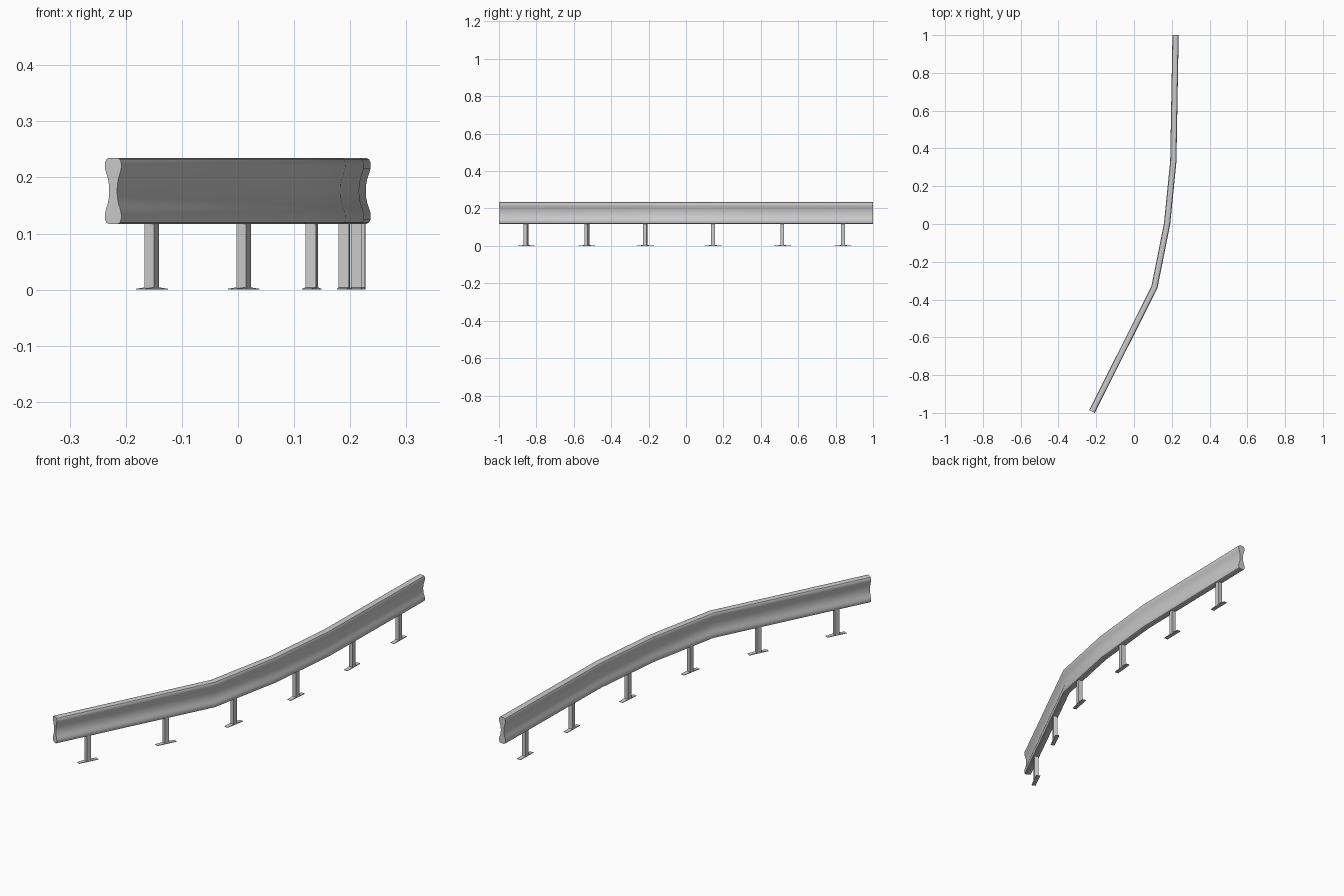
import bpy, bmesh
from mathutils import Vector, Matrix
from math import radians

if "Cube" in bpy.data.objects:
    bpy.data.objects.remove(bpy.data.objects["Cube"])

# Plan of the rail centre line
PATH = [Vector(p) for p in [(-0.2225, -0.9926), (0.108, -0.335), (0.175, 0.0),
                            (0.208, 0.33), (0.220, 1.0)]]

# Half of the rail's double-bulb section: (half width, height)
MID = 0.176
LOWER = [(0.0085, 0.117), (0.0135, 0.1195), (0.016, 0.125), (0.0165, 0.131),
         (0.0160, 0.137), (0.0135, 0.145), (0.0105, 0.154), (0.0085, 0.164)]
HALF = LOWER + [(0.0078, MID)] + [(w, 2 * MID - z) for w, z in reversed(LOWER)]
SECTION = HALF + [(-w, z) for w, z in reversed(HALF)]


def finish(name, bm):
    bmesh.ops.recalc_face_normals(bm, faces=bm.faces[:])
    mesh = bpy.data.meshes.new(name)
    bm.to_mesh(mesh)
    bm.free()
    ob = bpy.data.objects.new(name, mesh)
    bpy.context.collection.objects.link(ob)
    return ob


def side(d):
    return Vector((d.y, -d.x))


# Rail: section swept along the path with mitred joints
dirs = [(b - a).normalized() for a, b in zip(PATH, PATH[1:])]
bm = bmesh.new()
rings = []
for i, p in enumerate(PATH):
    d0, d1 = dirs[max(i - 1, 0)], dirs[min(i, len(dirs) - 1)]
    n = side((d0 + d1).normalized())
    n = n / n.dot(side(d0))
    rings.append([bm.verts.new((p.x + n.x * w, p.y + n.y * w, z)) for w, z in SECTION])
for a, b in zip(rings, rings[1:]):
    for k in range(len(SECTION)):
        j = (k + 1) % len(SECTION)
        bm.faces.new((a[k], a[j], b[j], b[k]))
bm.faces.new(rings[0])
bm.faces.new(rings[-1])
rail = finish("guard_rail", bm)
bpy.context.view_layer.objects.active = rail
rail.select_set(True)
bpy.ops.object.shade_smooth_by_angle(angle=radians(35))
rail.select_set(False)


def frame_at(y):
    """Matrix on the path at y: local x across the rail, local y along it."""
    for a, b, d in zip(PATH, PATH[1:], dirs):
        if a.y <= y <= b.y:
            p = a.lerp(b, (y - a.y) / (b.y - a.y))
            s = side(d)
            return Matrix(((s.x, d.x, 0, p.x), (s.y, d.y, 0, p.y),
                           (0, 0, 1, 0), (0, 0, 0, 1)))


# Foot plate outline along the rail: thin ends rising slightly to the post
FOOT = [(-0.045, 0), (0.045, 0), (0.045, 0.0015), (0.012, 0.004),
        (-0.012, 0.004), (-0.045, 0.0015)]

for i, y in enumerate((-0.855, -0.53, -0.218, 0.145, 0.515, 0.84), 1):
    m = frame_at(y)
    # Post
    bm = bmesh.new()
    bmesh.ops.create_cube(bm, size=1, matrix=m @ Matrix.Translation((0, 0, 0.062))
                          @ Matrix.Diagonal((0.019, 0.02, 0.12, 1)))
    finish(f"post_{i}", bm)
    # Foot plate
    bm = bmesh.new()
    ends = [[bm.verts.new(m @ Vector((x, u, z))) for u, z in FOOT] for x in (-0.009, 0.009)]
    for e in ends:
        bm.faces.new(e)
    for k in range(len(FOOT)):
        j = (k + 1) % len(FOOT)
        bm.faces.new((ends[0][k], ends[0][j], ends[1][j], ends[1][k]))
    finish(f"foot_plate_{i}", bm)
